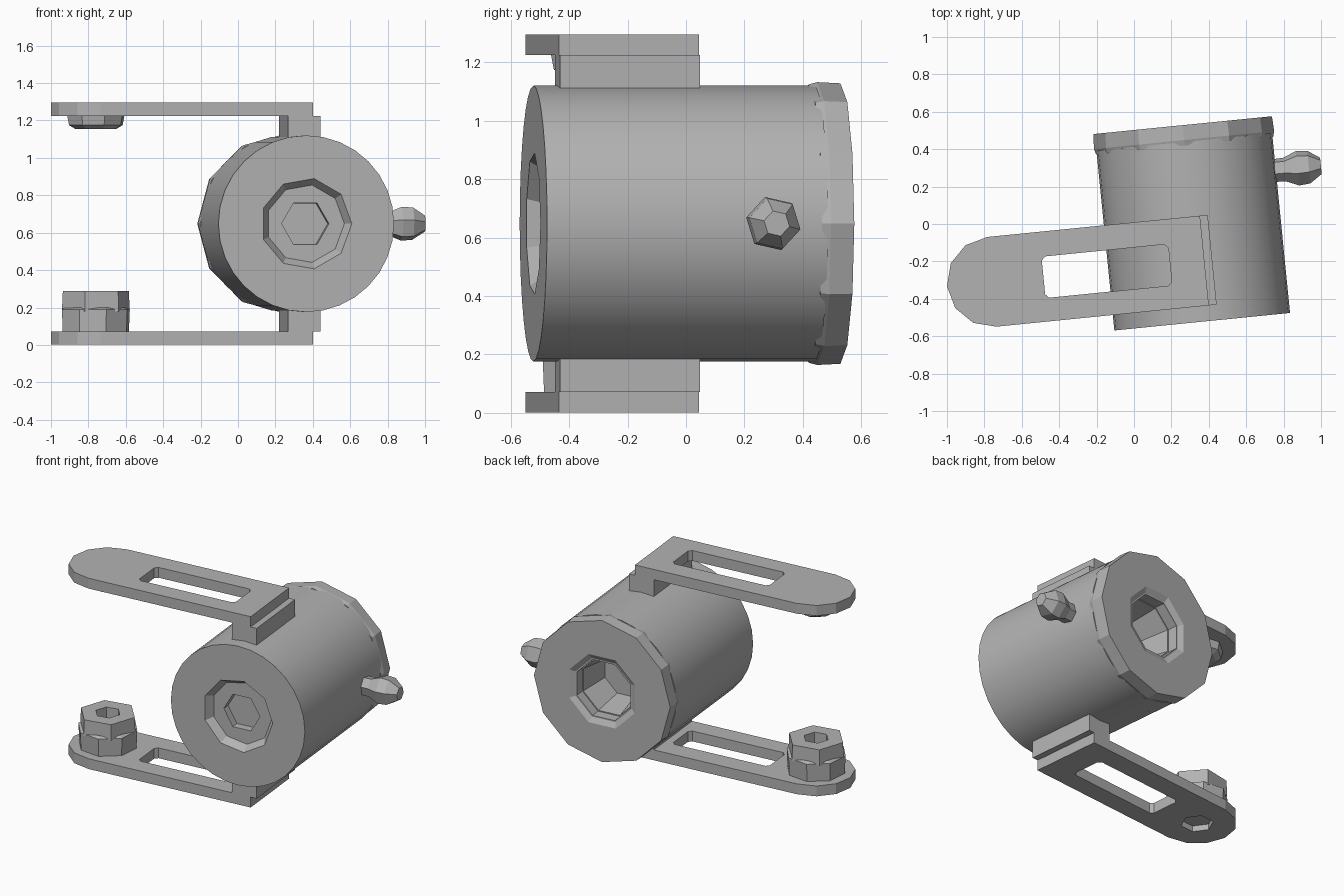
import bpy, bmesh
from math import radians, pi, cos, sin
from mathutils import Matrix, Vector

cube = bpy.data.objects.get("Cube")
if cube:
    bpy.data.objects.remove(cube)

TURN = Matrix.Rotation(radians(5.7), 4, 'Z')
MID = 0.648

grey = bpy.data.materials.new("plain grey")
grey.use_nodes = True
COLOUR = (0.45, 0.45, 0.45, 1)
grey.diffuse_color = COLOUR
grey.node_tree.nodes["Principled BSDF"].inputs["Base Color"].default_value = COLOUR

ALONG_Y = Matrix.Rotation(-pi / 2, 4, 'X')
ALONG_X = Matrix.Rotation(pi / 2, 4, 'Y')


def finish(name, bm, mat=Matrix()):
    """Turn a bmesh into an object, placed and turned with the whole model."""
    bm.transform(TURN @ mat)
    bmesh.ops.recalc_face_normals(bm, faces=bm.faces)
    mesh = bpy.data.meshes.new(name)
    bm.to_mesh(mesh)
    bm.free()
    mesh.materials.append(grey)
    ob = bpy.data.objects.new(name, mesh)
    bpy.context.scene.collection.objects.link(ob)
    return ob


def lathe(name, rings, sides, centre, axis=Matrix(), spin=0.0):
    """Closed solid through (radius, distance) rings along an axis."""
    bm = bmesh.new()
    loops = [[bm.verts.new((r * cos(spin + 2 * pi * i / sides),
                            r * sin(spin + 2 * pi * i / sides), d))
              for i in range(sides)] for r, d in rings]
    for a, b in zip(loops, loops[1:]):
        for i in range(sides):
            j = (i + 1) % sides
            bm.faces.new((a[i], a[j], b[j], b[i]))
    bm.faces.new(loops[0][::-1])
    bm.faces.new(loops[-1])
    return finish(name, bm, Matrix.Translation(centre) @ axis)


def prism(name, outline, z0, z1):
    bm = bmesh.new()
    face = bm.faces.new([bm.verts.new((x, y, z0)) for x, y in outline])
    grown = bmesh.ops.extrude_face_region(bm, geom=[face])["geom"]
    top = [v for v in grown if isinstance(v, bmesh.types.BMVert)]
    bmesh.ops.translate(bm, vec=(0, 0, z1 - z0), verts=top)
    return finish(name, bm)


def box(name, x0, x1, y0, y1, z0, z1):
    return prism(name, [(x0, y0), (x1, y0), (x1, y1), (x0, y1)], z0, z1)


def carve(ob, *cutters):
    """Subtract the cutters, bake the result and discard the cutters."""
    for c in cutters:
        c.hide_render = True
        mod = ob.modifiers.new("cut", 'BOOLEAN')
        mod.operation, mod.solver, mod.object = 'DIFFERENCE', 'EXACT', c
    graph = bpy.context.evaluated_depsgraph_get()
    baked = bpy.data.meshes.new_from_object(ob.evaluated_get(graph))
    ob.modifiers.clear()
    ob.data = baked
    for c in cutters:
        bpy.data.objects.remove(c)


# Barrel with a stepped socket in front and a tapering bore behind
FRONT, BACK, BX = -0.556, 0.50, 0.311
axis_point = (BX, 0, MID)
barrel = lathe("barrel", [(0.472, FRONT), (0.472, 0.41)], 32, axis_point, ALONG_Y)
carve(barrel,
      lathe("front_socket_cutter", [(0.245, FRONT - 0.02), (0.245, FRONT), (0.21, FRONT + 0.05)],
            9, axis_point, ALONG_Y),
      lathe("front_hole_cutter", [(0.13, FRONT - 0.03), (0.125, FRONT + 0.10)],
            6, axis_point, ALONG_Y),
      lathe("bore_cutter", [(0.16, 0.2), (0.205, 0.45)], 8, axis_point, ALONG_Y, pi / 8))

# Faceted collar at the back of the barrel
collar = lathe("back_collar", [(0.476, 0.39), (0.484, 0.42), (0.480, BACK)],
               12, axis_point, ALONG_Y)
carve(collar,
      lathe("collar_mouth_cutter", [(0.215, 0.48), (0.25, BACK), (0.25, BACK + 0.02)],
            8, axis_point, ALONG_Y, pi / 8),
      lathe("collar_bore_cutter", [(0.205, 0.35), (0.205, 0.52)],
            8, axis_point, ALONG_Y, pi / 8))

# Side knob on a narrow stem
lathe("side_knob", [(0.06, 0.70), (0.065, 0.83), (0.095, 0.90), (0.09, 0.96), (0.045, 1.025)],
      6, (0, 0.21, MID), ALONG_X, 0.3)

# Two arms: slotted plate with a rounded end, on a mounting block
EYE = Vector((-0.787, -0.232))
EYE_R = 0.241


def arm_outline():
    arc = [(EYE.x + EYE_R * cos(a), EYE.y + EYE_R * sin(a))
           for a in (pi / 2 + pi * i / 6 for i in range(7))]
    return arc + [(0.355, -0.473), (0.355, 0.009)]


def slot_outline(x0, x1, y0, y1, c):
    return [(x0 + c, y0), (x1 - c, y0), (x1, y0 + c), (x1, y1 - c),
            (x1 - c, y1), (x0 + c, y1), (x0, y1 - c), (x0, y0 + c)]


def slot_cutter(z):
    return prism("slot_cutter", slot_outline(-0.51, 0.17, -0.347, -0.125, 0.02),
                 z - 0.1, z + 0.1)


for label, side in (("upper", 1), ("lower", -1)):
    inner, outer = MID + side * 0.577, MID + side * 0.647
    plate = prism(label + "_arm", arm_outline(), min(inner, outer), max(inner, outer))
    cutters = [slot_cutter(inner)]
    if side < 0:
        cutters.append(lathe("underside_cutter", [(0.1, -0.05), (0.1, 0.04)], 6,
                             (EYE.x, EYE.y, 0)))
    carve(plate, *cutters)
    foot = MID + side * 0.44
    box(label + "_mount", 0.222, 0.397, -0.473, 0.009, min(foot, inner), max(foot, inner))

# Tapered screw head under the upper arm
lathe("upper_screw", [(0.115, 1.155), (0.15, 1.175), (0.16, 1.226)], 8, (EYE.x, EYE.y, 0), spin=0.2)

# Nut with a hexagonal socket on the lower arm
lathe("nut_base", [(0.185, 0.069), (0.19, 0.19), (0.17, 0.20)], 8, (EYE.x, EYE.y, 0), spin=0.2)
nut = lathe("nut", [(0.185, 0.18), (0.18, 0.287)], 6, (EYE.x, EYE.y, 0), spin=0.1)
carve(nut, lathe("nut_socket_cutter", [(0.08, 0.21), (0.08, 0.32)], 6, (EYE.x, EYE.y, 0), spin=0.1))

# Smooth the barrel wall while keeping rims sharp
bpy.ops.object.select_all(action='DESELECT')
barrel.select_set(True)
bpy.context.view_layer.objects.active = barrel
bpy.ops.object.shade_smooth_by_angle(angle=radians(25))
